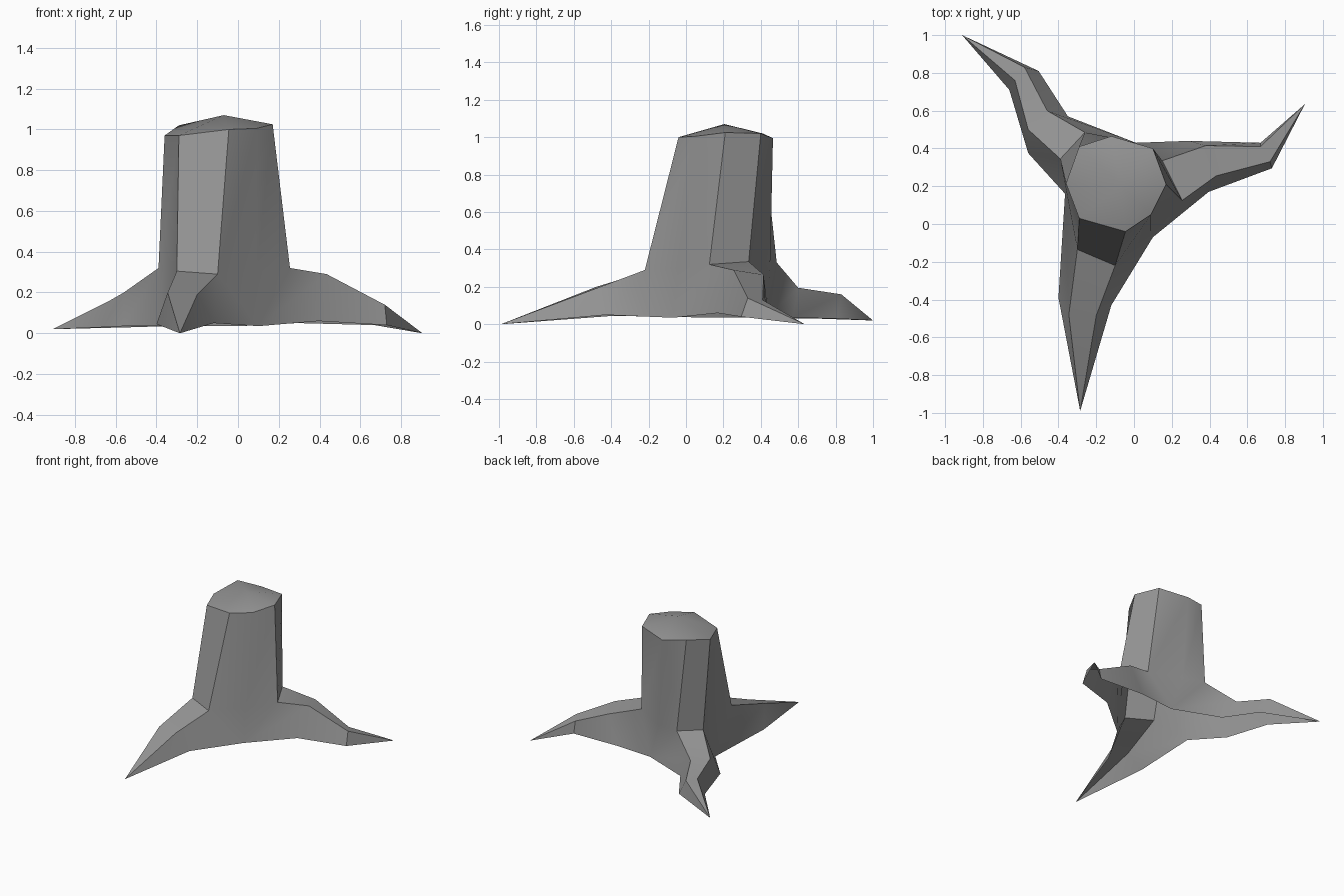
import bpy
import bmesh
import math

default_cube = bpy.data.objects.get("Cube")
if default_cube:
    bpy.data.objects.remove(default_cube, do_unlink=True)

bark = bpy.data.materials.new("grey_bark")
bark.use_nodes = True
bark.diffuse_color = (0.3, 0.3, 0.3, 1)
bark.node_tree.nodes["Principled BSDF"].inputs["Base Color"].default_value = bark.diffuse_color

bm = bmesh.new()


def points(*coordinates):
    return [bm.verts.new(co) for co in coordinates]


def build_root(sections, tip):
    """Skin a root open underneath: each section runs bottom, ridge, ridge, bottom."""
    for near, far in zip(sections, sections[1:]):
        for i in range(len(near) - 1):
            bm.faces.new((near[i], far[i], far[i + 1], near[i + 1]))
    last = sections[-1]
    for a, b in zip(last, last[1:]):
        bm.faces.new((a, tip, b))


# Rim of the cut top, anticlockwise from the front right corner
rim = points(
    (-0.29, 0.03, 0.97), (-0.045, -0.04, 1), (0.09, 0.05, 1.005), (0.17, 0.21, 1.025),
    (0.1, 0.4, 1.02), (-0.12, 0.465, 0.995), (-0.29, 0.41, 1.02), (-0.36, 0.215, 0.97))

# Foot of the trunk, where the roots begin to spread
foot = points(
    (-0.3, -0.135, 0.305), (-0.1, -0.22, 0.29), (0.09, -0.04, 0.3), (0.255, 0.125, 0.32),
    (0.15, 0.335, 0.335), (-0.08, 0.45, 0.32), (-0.26, 0.485, 0.33), (-0.39, 0.345, 0.32))

# Low points between neighbouring roots
valley_left, valley_back, valley_right = points(
    (0.1, -0.07, 0.035), (0.01, 0.43, 0.035), (-0.365, 0.16, 0.035))

# Trunk wall and slightly peaked top
peak, = points((-0.07, 0.205, 1.07))
for i in range(len(rim)):
    j = (i + 1) % len(rim)
    bm.faces.new((foot[i], foot[j], rim[j], rim[i]))
    bm.faces.new((rim[i], rim[j], peak))

# Webs joining the trunk to the low points
for a, b, valley in ((1, 2, valley_left), (2, 3, valley_left),
                     (4, 5, valley_back), (5, 6, valley_back),
                     (7, 0, valley_right)):
    bm.faces.new((foot[a], valley, foot[b]))

# Front root
front_tip, left_tip, back_tip = points(
    (-0.285, -0.99, 0), (0.905, 0.635, 0), (-0.91, 1, 0.02))
build_root([
    [valley_right, foot[0], foot[1], valley_left],
    points((-0.4, -0.39, 0.045), (-0.345, -0.48, 0.2),
           (-0.2, -0.485, 0.19), (-0.12, -0.43, 0.05)),
], front_tip)

# Left root
build_root([
    [valley_left, foot[3], foot[4], valley_back],
    points((0.395, 0.17, 0.06), (0.435, 0.255, 0.29),
           (0.38, 0.415, 0.265), (0.29, 0.44, 0.05)),
    points((0.73, 0.295, 0.04), (0.72, 0.33, 0.14),
           (0.67, 0.41, 0.13), (0.67, 0.43, 0.04)),
], left_tip)

# Back right root
build_root([
    [valley_back, foot[6], foot[7], valley_right],
    points((-0.35, 0.57, 0.035), (-0.46, 0.6, 0.195),
           (-0.56, 0.5, 0.2), (-0.56, 0.375, 0.035)),
    points((-0.505, 0.81, 0.03), (-0.58, 0.83, 0.16),
           (-0.63, 0.76, 0.16), (-0.66, 0.71, 0.03)),
], back_tip)

bmesh.ops.recalc_face_normals(bm, faces=bm.faces[:])

mesh = bpy.data.meshes.new("tree_stump")
bm.to_mesh(mesh)
bm.free()
mesh.materials.append(bark)
stump = bpy.data.objects.new("tree_stump", mesh)
bpy.context.collection.objects.link(stump)

# Soft trunk panels with crisp ridges
bpy.ops.object.select_all(action="DESELECT")
stump.select_set(True)
bpy.context.view_layer.objects.active = stump
bpy.ops.object.shade_smooth_by_angle(angle=math.radians(40))
